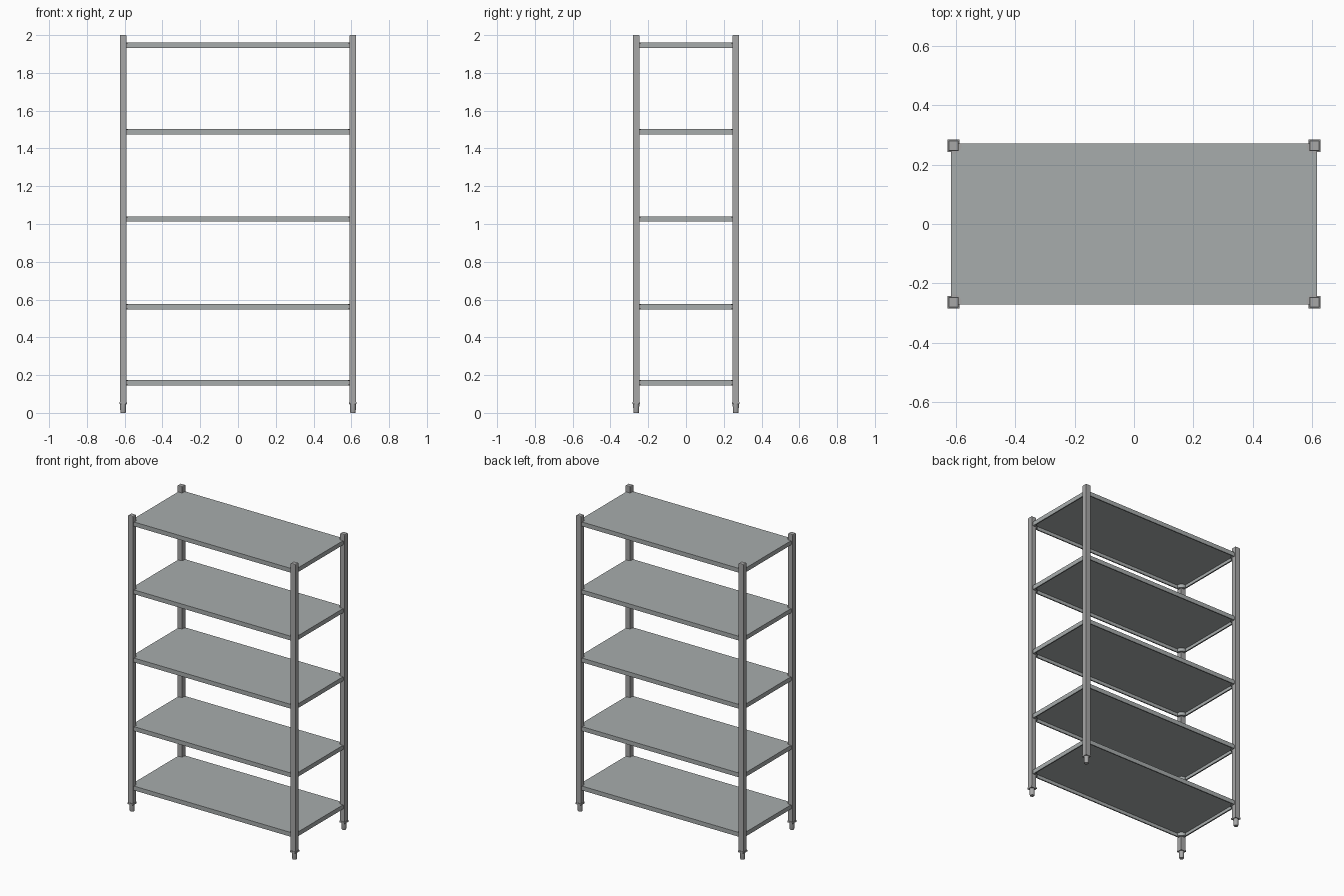
import bpy, bmesh, math

if "Cube" in bpy.data.objects:
    bpy.data.objects.remove(bpy.data.objects["Cube"])

PX, PY = 0.608, 0.2635      # post centres
HX, HY = 0.617, 0.2715      # shelf half sizes
R = 0.027                   # shelf corner notch radius
THICK = 0.029
SHELF_TOPS = [0.175, 0.577, 1.041, 1.502, 1.961]
CORNERS = [(1, 1), (-1, 1), (-1, -1), (1, -1)]


def material(name, rgb):
    m = bpy.data.materials.new(name)
    m.diffuse_color = (*rgb, 1)
    m.use_nodes = True
    m.node_tree.nodes["Principled BSDF"].inputs["Base Color"].default_value = m.diffuse_color
    return m


POST = material("grey steel", (0.39, 0.39, 0.39))
SHELF = material("cool grey sheet", (0.39, 0.415, 0.415))


def loft(name, rings, mat):
    """Join equal-length rings of points and cap both ends."""
    bm = bmesh.new()
    vs = [[bm.verts.new(p) for p in ring] for ring in rings]
    n = len(vs[0])
    for a, b in zip(vs, vs[1:]):
        for i in range(n):
            j = (i + 1) % n
            bm.faces.new((a[i], a[j], b[j], b[i]))
    bm.faces.new(vs[0])
    bm.faces.new(vs[-1])
    bmesh.ops.recalc_face_normals(bm, faces=bm.faces)
    me = bpy.data.meshes.new(name)
    bm.to_mesh(me)
    bm.free()
    me.materials.append(mat)
    ob = bpy.data.objects.new(name, me)
    bpy.context.collection.objects.link(ob)
    return ob


def notch(d=0.0, steps=8):
    """Concave corner arc round a post, for the +x +y corner."""
    r, dx, dy = R + d, HX - d - PX, HY - d - PY
    a0 = -math.acos(dx / r)
    a1 = -math.pi - math.asin(dy / r)
    return [(PX + r * math.cos(a0 + (a1 - a0) * i / steps),
             PY + r * math.sin(a0 + (a1 - a0) * i / steps)) for i in range(steps + 1)]


def outline(d, z):
    pts = []
    for sx, sy in CORNERS:
        arc = notch(d)
        if sx * sy < 0:
            arc.reverse()
        pts += [(sx * x, sy * y, z) for x, y in arc]
    return pts


def square(cx, cy, h, z):
    return [(cx + sx * h, cy + sy * h, z) for sx, sy in CORNERS]


def circle(cx, cy, r, z, n=16):
    return [(cx + r * math.cos(2 * math.pi * i / n),
             cy + r * math.sin(2 * math.pi * i / n), z) for i in range(n)]


# Shelves: folded sheet pans, open underneath with a small return lip
for k, top in enumerate(SHELF_TOPS):
    bot = top - THICK
    loft(f"shelf_{k + 1}", [
        outline(0, top), outline(0, bot), outline(0.008, bot),
        outline(0.008, bot + 0.002), outline(0.002, bot + 0.002),
        outline(0.002, top - 0.002)], SHELF)
    # Corner brackets filling the gap between shelf and post
    for c, (sx, sy) in enumerate(CORNERS):
        prof = notch() + [(HX, HY)]
        loft(f"shelf_bracket_{k + 1}_{c + 1}",
             [[(sx * x, sy * y, z) for x, y in prof] for z in (bot + 0.001, top - 0.003)],
             POST)

# Posts with lightly chamfered caps, and adjustable feet
for c, (sx, sy) in enumerate(CORNERS):
    x, y = sx * PX, sy * PY
    loft(f"post_{c + 1}", [square(x, y, h, z) for h, z in
         ((0.0175, 0.058), (0.0175, 1.997), (0.0155, 2.0))], POST)
    loft(f"foot_collar_{c + 1}", [square(x, y, 0.0205, z) for z in (0.048, 0.058)], POST)
    foot = loft(f"foot_{c + 1}", [circle(x, y, r, z) for r, z in
                ((0.0135, 0.0), (0.015, 0.005), (0.0165, 0.048))], POST)
    bpy.ops.object.select_all(action='DESELECT')
    foot.select_set(True)
    bpy.context.view_layer.objects.active = foot
    bpy.ops.object.shade_smooth_by_angle()
